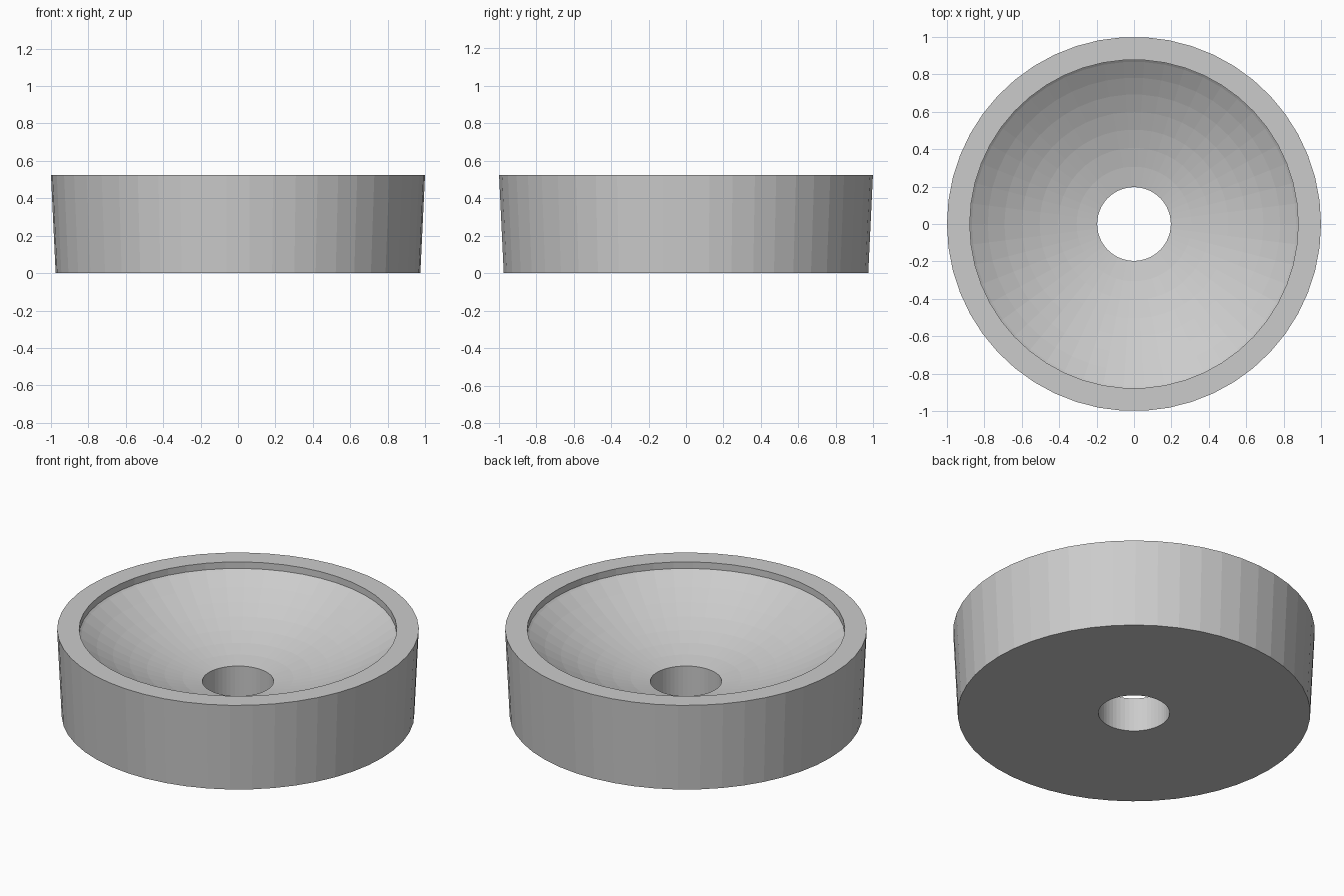
import bpy, bmesh, math

if "Cube" in bpy.data.objects:
    bpy.data.objects.remove(bpy.data.objects["Cube"])

SEGMENTS = 50
HEIGHT = 0.525
HOLE_R, BOWL_R, LIP_Z = 0.197, 0.878, 0.485
SPHERE_R, SPHERE_Z = 1.475, 1.669   # sphere that shapes the dished floor


def bowl_z(r):
    return SPHERE_Z - math.sqrt(SPHERE_R ** 2 - r ** 2)


# Closed cross-section: tapered outside, flat rim, lip step, dished floor, hole
bowl_radii = [SPHERE_R * math.sin(math.radians(a)) for a in range(36, 8, -4)]
profile = [(HOLE_R, 0), (0.975, 0), (1.0, HEIGHT), (BOWL_R, HEIGHT), (BOWL_R, LIP_Z)]
profile += [(r, bowl_z(r)) for r in bowl_radii]
profile.append((HOLE_R, bowl_z(HOLE_R)))

# Revolve the cross-section into faceted rings
bm = bmesh.new()
rings = []
for i in range(SEGMENTS):
    a = 2 * math.pi * i / SEGMENTS
    rings.append([bm.verts.new((r * math.cos(a), r * math.sin(a), z)) for r, z in profile])
for i in range(SEGMENTS):
    here, after = rings[i], rings[(i + 1) % SEGMENTS]
    for j in range(len(profile)):
        k = (j + 1) % len(profile)
        bm.faces.new((here[j], after[j], after[k], here[k]))
bmesh.ops.recalc_face_normals(bm, faces=bm.faces)

mesh = bpy.data.meshes.new("dished_ring")
bm.to_mesh(mesh)
bm.free()

# Plain grey body
grey = bpy.data.materials.new("light grey")
grey.diffuse_color = (0.6, 0.6, 0.6, 1)
grey.use_nodes = True
grey.node_tree.nodes["Principled BSDF"].inputs["Base Color"].default_value = grey.diffuse_color
mesh.materials.append(grey)
body = bpy.data.objects.new("dished_ring", mesh)
bpy.context.collection.objects.link(body)
